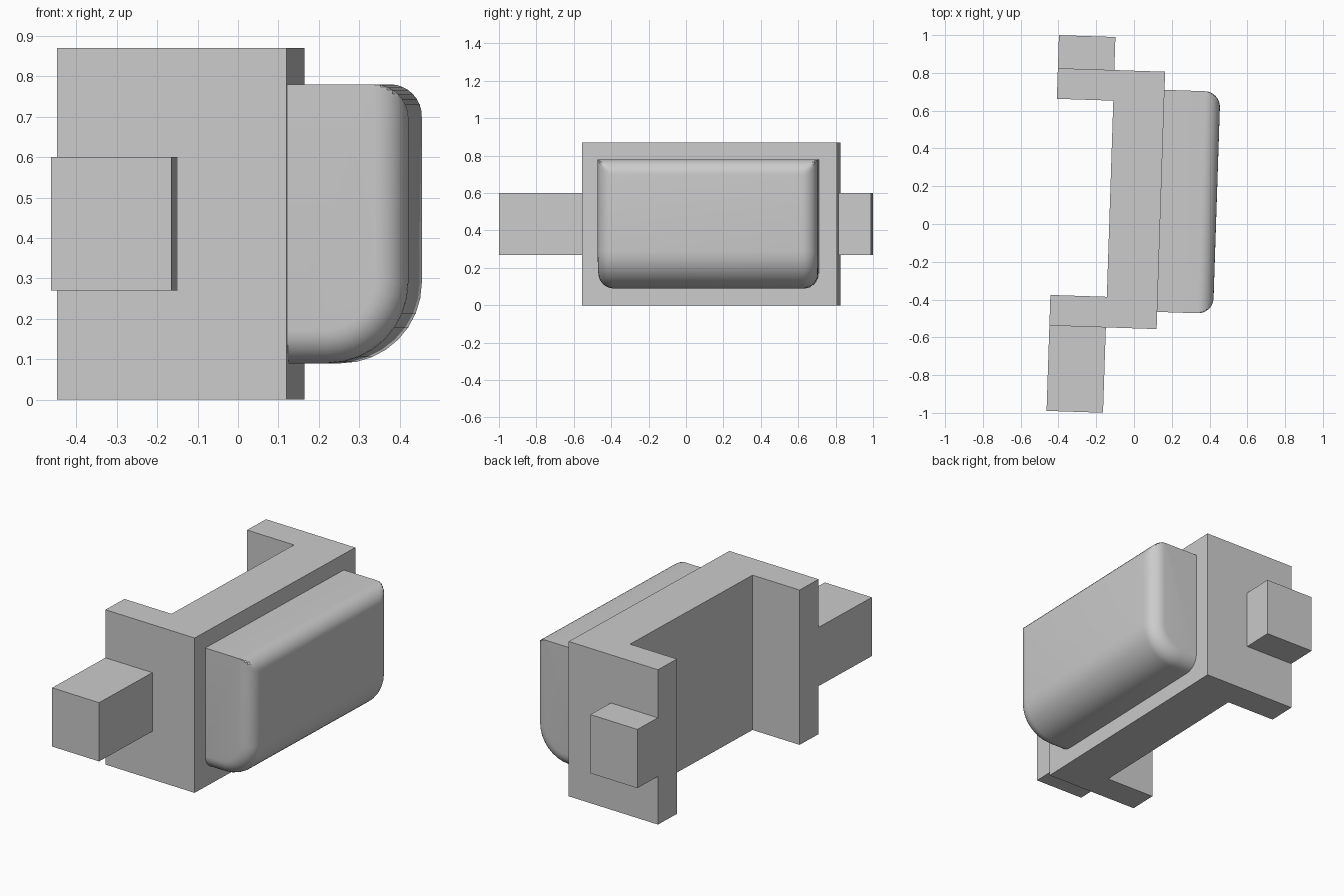
import bpy, bmesh, math

cube = bpy.data.objects.get("Cube")
if cube:
    bpy.data.objects.remove(cube, do_unlink=True)

TILT = -0.033  # whole assembly is turned slightly about z

grey = bpy.data.materials.new("plain grey")
grey.use_nodes = True
COLOUR = (0.6, 0.6, 0.6, 1)
grey.diffuse_color = COLOUR
grey.node_tree.nodes["Principled BSDF"].inputs["Base Color"].default_value = COLOUR


def finish(name, bm):
    bmesh.ops.recalc_face_normals(bm, faces=bm.faces)
    mesh = bpy.data.meshes.new(name)
    bm.to_mesh(mesh)
    bm.free()
    mesh.materials.append(grey)
    obj = bpy.data.objects.new(name, mesh)
    bpy.context.collection.objects.link(obj)
    obj.rotation_euler.z = TILT
    return obj


def prism(name, outline, low, high):
    """Extrude a plan outline from height low to height high."""
    bm = bmesh.new()
    face = bm.faces.new([bm.verts.new((x, y, low)) for x, y in outline])
    top = bmesh.ops.extrude_face_region(bm, geom=[face])["geom"]
    verts = [g for g in top if isinstance(g, bmesh.types.BMVert)]
    bmesh.ops.translate(bm, verts=verts, vec=(0, 0, high - low))
    return finish(name, bm)


# C-shaped bracket
BACK, INNER, FACE = -0.43, -0.131, 0.138
FRONT, REAR, WALL = -0.552, 0.811, 0.162
prism("bracket", [(BACK, FRONT), (FACE, FRONT), (FACE, REAR), (BACK, REAR),
                  (BACK, REAR - WALL), (INNER, REAR - WALL),
                  (INNER, FRONT + WALL), (BACK, FRONT + WALL)], 0, 0.87)

# Square pegs at both ends
for name, y0, y1 in (("front_peg", -1.004, FRONT), ("rear_peg", REAR, 0.986)):
    prism(name, [(BACK, y0), (INNER, y0), (INNER, y1), (BACK, y1)], 0.27, 0.60)

# Rounded block: profiles along y, inset towards both ends
OUTER, LOW, HIGH = 0.434, 0.09, 0.78
Y0, Y1 = -0.461, 0.715
SMALL, LARGE, STEPS = 0.082, 0.2, 8
ANGLES = [math.pi / 2 * i / STEPS for i in range(STEPS + 1)]


def section(inset):
    limit = OUTER - inset
    points = [(FACE, HIGH)]
    # top corner, clipped so that it meets the end fillet in a mitre
    for a in ANGLES:
        x = OUTER - SMALL + SMALL * math.sin(a)
        points.append((min(x, limit), HIGH - SMALL + SMALL * math.cos(a)))
    # large lower corner, offset concentrically
    for a in ANGLES:
        r = LARGE - inset
        points.append((OUTER - LARGE + r * math.cos(a), LOW + LARGE - r * math.sin(a)))
    points.append((FACE, LOW + inset))
    return points


stations = [(Y0 + SMALL * (1 - math.cos(a)), SMALL * (1 - math.sin(a))) for a in ANGLES]
stations += [(Y0 + Y1 - y, inset) for y, inset in reversed(stations)]
bm = bmesh.new()
rings = [[bm.verts.new((x, y, z)) for x, z in section(inset)] for y, inset in stations]
count = len(rings[0])
for a, b in zip(rings, rings[1:]):
    for i in range(count):
        j = (i + 1) % count
        bm.faces.new((a[i], a[j], b[j], b[i]))
bm.faces.new(rings[0])
bm.faces.new(rings[-1])
bmesh.ops.remove_doubles(bm, verts=bm.verts, dist=0.0001)
block = finish("rounded_block", bm)

bpy.ops.object.select_all(action='DESELECT')
block.select_set(True)
bpy.context.view_layer.objects.active = block
bpy.ops.object.shade_smooth_by_angle(angle=math.radians(30))
